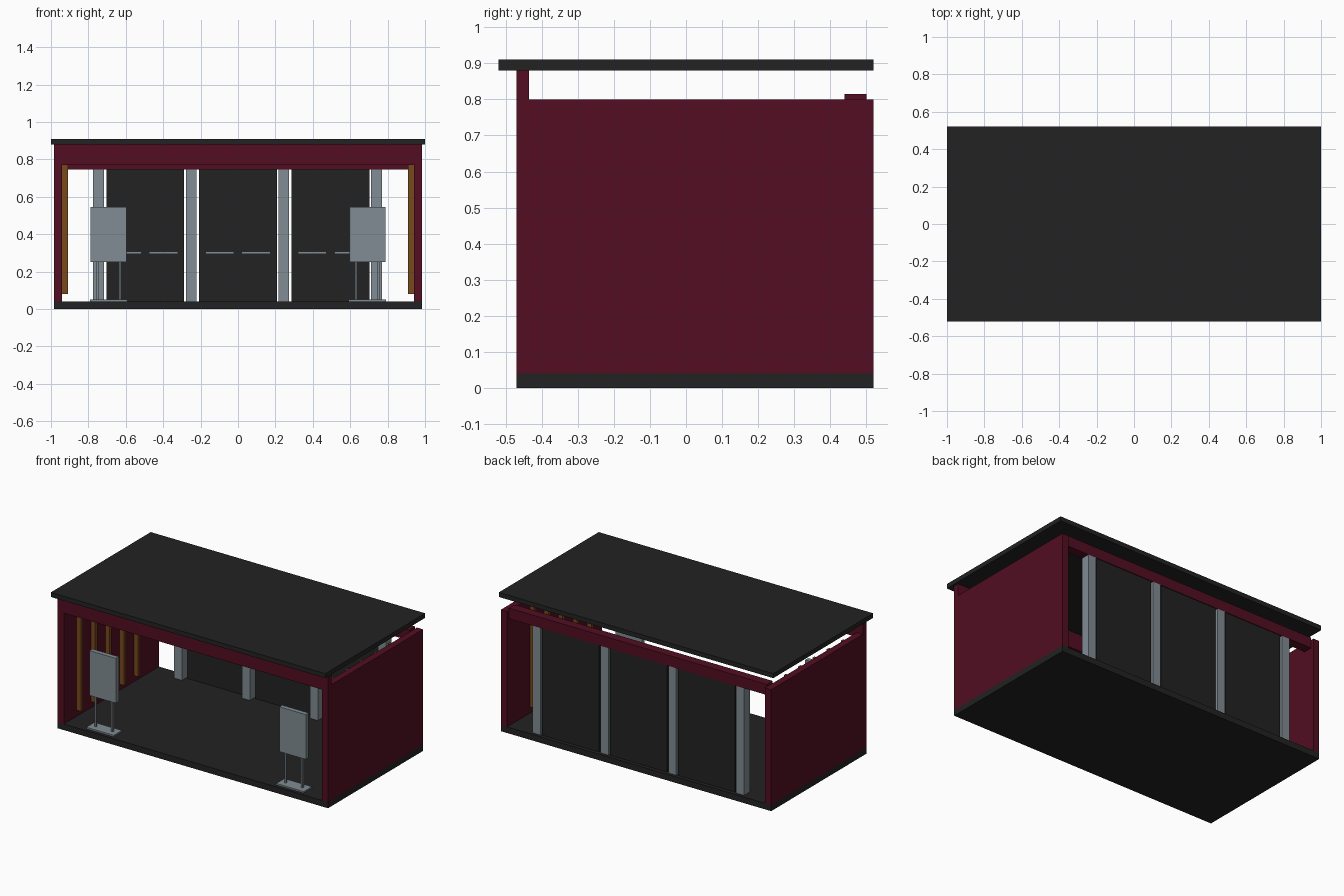
import bpy
import bmesh
from mathutils import Vector

if "Cube" in bpy.data.objects:
    bpy.data.objects.remove(bpy.data.objects["Cube"])


def material(name, rgb):
    m = bpy.data.materials.new(name)
    m.diffuse_color = (*rgb, 1)
    m.use_nodes = True
    m.node_tree.nodes["Principled BSDF"].inputs["Base Color"].default_value = m.diffuse_color
    return m


BLACK = material("charcoal", (0.016, 0.016, 0.016))
RED = material("dark_red", (0.085, 0.004, 0.0152))
GREY = material("steel_grey", (0.216, 0.262, 0.292))
WOOD = material("brown_wood", (0.188, 0.065, 0.0116))


def box(name, mat, x, y, z):
    """Box spanning the given (min, max) ranges."""
    bm = bmesh.new()
    bmesh.ops.create_cube(bm, size=1)
    for v in bm.verts:
        v.co = Vector([(a + b) / 2 + c * (b - a)
                       for (a, b), c in zip((x, y, z), v.co)])
    mesh = bpy.data.meshes.new(name)
    bm.to_mesh(mesh)
    bm.free()
    mesh.materials.append(mat)
    ob = bpy.data.objects.new(name, mesh)
    bpy.context.collection.objects.link(ob)
    return ob


def span(center, width):
    return (center - width / 2, center + width / 2)


# Floor and roof slabs
box("floor", BLACK, (-0.985, 0.985), (-0.47, 0.52), (0, 0.04))
box("roof", BLACK, (-1, 1), (-0.52, 0.52), (0.88, 0.91))

# Lintels
box("front_beam", RED, (-0.985, 0.985), (-0.47, -0.435), (0.77, 0.88))
box("back_beam", RED, (-0.94, 0.94), (0.44, 0.50), (0.745, 0.815))

for side, s in (("left", -1), ("right", 1)):
    # Side wall
    box(side + "_wall", RED, span(s * 0.9625, 0.045), (-0.47, 0.52), (0.04, 0.80))
    # Wooden battens on the inside of the wall
    for i in range(5):
        box(side + "_batten", WOOD, span(s * 0.925, 0.03),
            span(-0.325 + i * 0.149, 0.022), (0.08, 0.785))
    # Display stand: base plate, two legs, board
    c = s * 0.692
    box(side + "_stand_base", GREY, span(c, 0.2), span(-0.405, 0.085), (0.04, 0.05))
    box(side + "_stand_board", GREY, span(c, 0.193), (-0.42, -0.39), (0.25, 0.545))
    for d in (-0.061, 0.061):
        box(side + "_stand_leg", GREY, span(c + d, 0.012), span(-0.405, 0.012), (0.05, 0.25))

# Rear columns
for i in range(4):
    box("rear_column", GREY, span(-0.745 + i * 0.495, 0.058), (0.44, 0.50), (0.04, 0.745))

# Rear panels, each with two narrow ledges
for i in range(3):
    c = -0.4955 + i * 0.495
    box("rear_panel", BLACK, span(c, 0.416), (0.48, 0.495), (0.04, 0.745))
    for d in (-0.0975, 0.0975):
        box("panel_ledge", GREY, span(c + d, 0.154), (0.43, 0.48), (0.294, 0.307))
